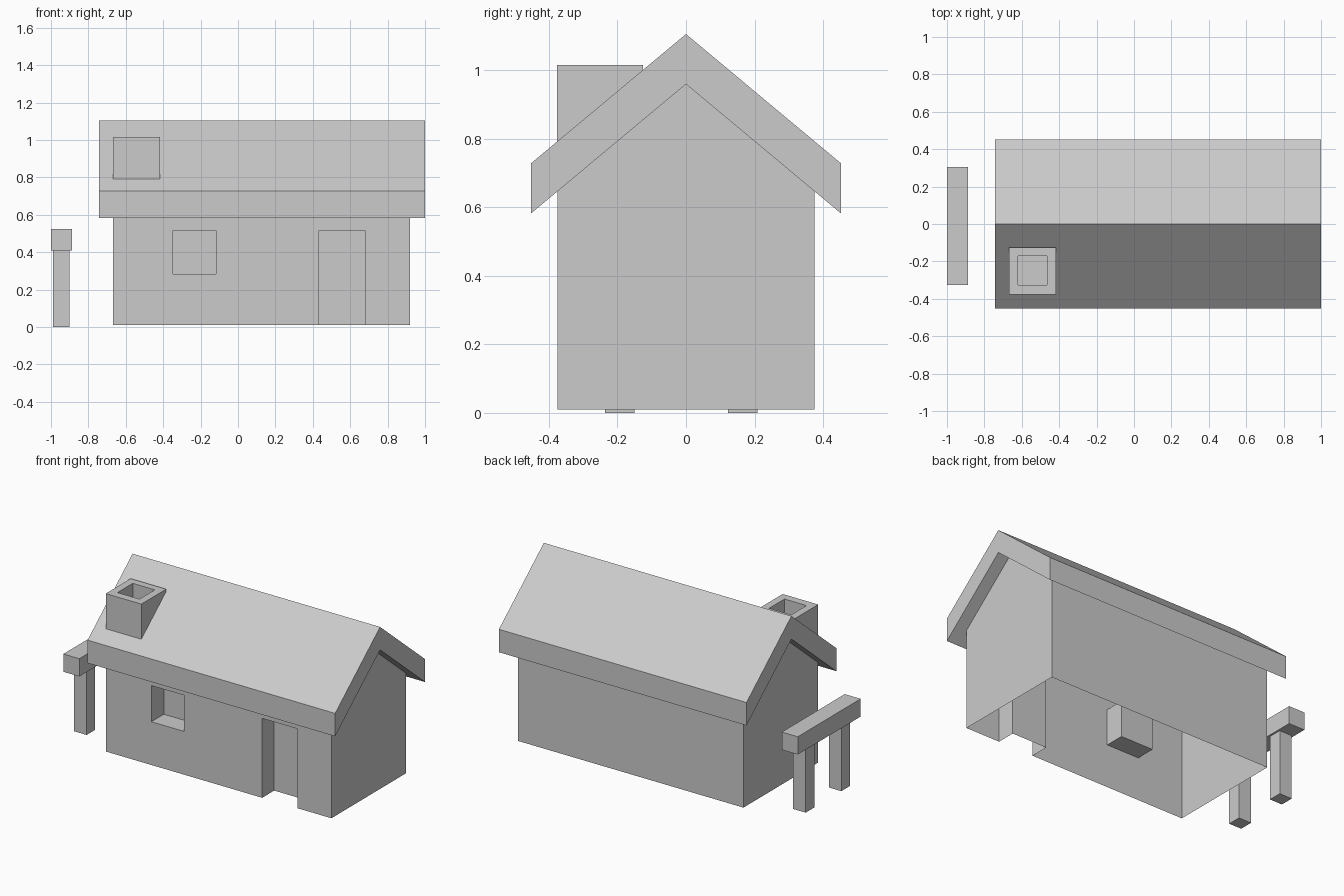
import bpy, bmesh

if "Cube" in bpy.data.objects:
    bpy.data.objects.remove(bpy.data.objects["Cube"])


def finish(name, bm):
    bmesh.ops.recalc_face_normals(bm, faces=bm.faces)
    me = bpy.data.meshes.new(name)
    bm.to_mesh(me)
    bm.free()
    ob = bpy.data.objects.new(name, me)
    bpy.context.collection.objects.link(ob)
    return ob


def prism(name, x0, x1, profile):
    """Extrude a (y, z) profile along x."""
    bm = bmesh.new()
    face = bm.faces.new([bm.verts.new((x0, y, z)) for y, z in profile])
    res = bmesh.ops.extrude_face_region(bm, geom=[face], use_keep_orig=True)
    verts = [v for v in res["geom"] if isinstance(v, bmesh.types.BMVert)]
    bmesh.ops.translate(bm, verts=verts, vec=(x1 - x0, 0, 0))
    return finish(name, bm)


def box(name, x0, x1, y0, y1, z0, z1):
    return prism(name, x0, x1, [(y0, z0), (y1, z0), (y1, z1), (y0, z1)])


def boolean(ob, other, operation):
    mod = ob.modifiers.new("bool", 'BOOLEAN')
    mod.operation = operation
    mod.solver = 'EXACT'
    mod.object = other
    bpy.context.view_layer.objects.active = ob
    bpy.ops.object.modifier_apply(modifier=mod.name)
    bpy.data.objects.remove(other, do_unlink=True)


# Roof: thick chevron profile
W, APEX, EAVE, THICK = 0.452, 1.105, 0.728, 0.146
SLOPE = (APEX - EAVE) / W
roof = prism("roof_with_chimney", -0.742, 1.0, [
    (-W, EAVE), (0, APEX), (W, EAVE),
    (W, EAVE - THICK), (0, APEX - THICK), (-W, EAVE - THICK)])

# Chimney: sloping base sunk in the roof, hollow from the top
CY0, CY1 = -0.376, -0.126
sink = APEX - 0.07
chimney = prism("chimney", -0.667, -0.417, [
    (CY0, sink + CY0 * SLOPE), (CY1, sink + CY1 * SLOPE), (CY1, 1.015), (CY0, 1.015)])
boolean(roof, chimney, 'UNION')
boolean(roof, box("flue_cutter", -0.62, -0.465, -0.326, -0.172, 0.85, 1.2), 'DIFFERENCE')

# Walls: gabled shell with recessed window and door
H, BASE = 0.375, 0.01
top = APEX - THICK
walls = prism("walls", -0.667, 0.92, [
    (-H, BASE), (H, BASE), (H, top - H * SLOPE), (0, top), (-H, top - H * SLOPE)])
boolean(walls, box("window_cutter", -0.347, -0.117, -0.6, -H + 0.125, 0.285, 0.515), 'DIFFERENCE')
boolean(walls, box("door_cutter", 0.433, 0.68, -0.6, -H + 0.12, -0.2, 0.515), 'DIFFERENCE')

# Open the underside and the hidden top of the wall shell
bm = bmesh.new()
bm.from_mesh(walls.data)
spare = [f for f in bm.faces
         if (f.normal.z < -0.5 and f.calc_center_median().z < 0.05)
         or (f.normal.z > 0.5 and f.calc_center_median().z > 0.6)]
bmesh.ops.delete(bm, geom=spare, context='FACES')
bm.to_mesh(walls.data)
bm.free()

# Hitching rail beside the house
box("rail_beam", -1.0, -0.888, -0.327, 0.305, 0.41, 0.523)
for name, y in (("front", -0.193), ("back", 0.165)):
    box(f"rail_post_{name}", -0.988, -0.9, y - 0.043, y + 0.043, 0, 0.41)
